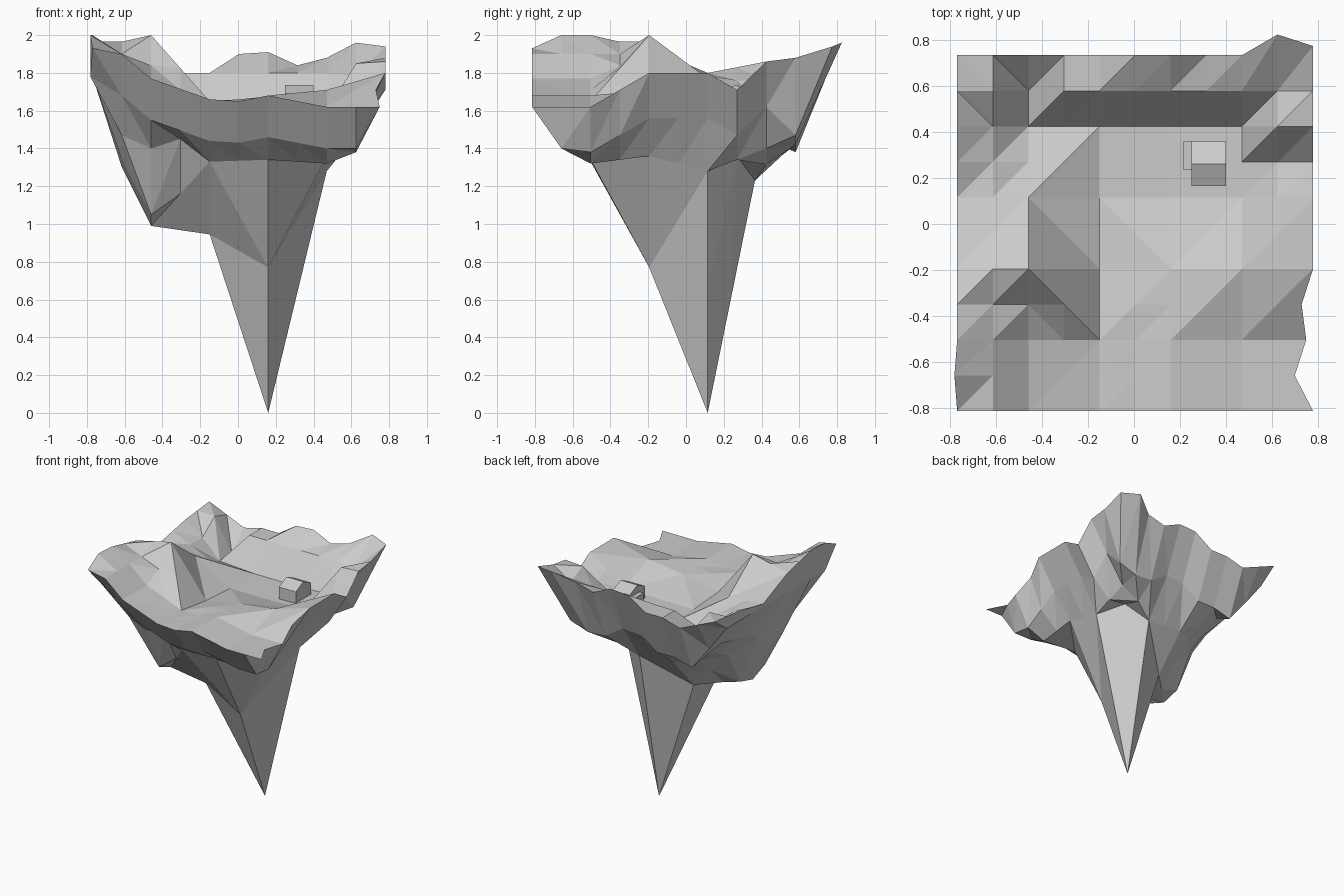
import bpy
import bmesh

default_cube = bpy.data.objects.get("Cube")
if default_cube:
    bpy.data.objects.remove(default_cube)

# One plain stone colour
stone = bpy.data.materials.new("stone_grey")
stone.use_nodes = True
colour = (0.6, 0.6, 0.6, 1)
stone.diffuse_color = colour
stone.node_tree.nodes["Principled BSDF"].inputs["Base Color"].default_value = colour

LAST = 10
STEP = 0.155
# Coarse cells whose crease runs the other way
TOP_FLIPS = {(1, 1), (1, 2), (2, 2), (0, 4)}
BOTTOM_FLIPS = {(1, 1), (3, 3)}


def make_object(name, bm):
    bmesh.ops.recalc_face_normals(bm, faces=bm.faces)
    mesh = bpy.data.meshes.new(name)
    bm.to_mesh(mesh)
    bm.free()
    mesh.materials.append(stone)
    obj = bpy.data.objects.new(name, mesh)
    bpy.context.collection.objects.link(obj)
    return obj


def subdivide(coarse, offset, flips):
    """Double the resolution of a coarse height grid, creasing along diagonals."""
    heights = {}
    size = len(coarse)
    for row in range(size):
        for col in range(size):
            i, j = offset + 2 * col, offset + 2 * row
            here = coarse[row][col]
            heights[i, j] = here
            if col + 1 < size:
                right = coarse[row][col + 1]
                heights[i + 1, j] = (here + right) / 2
            if row + 1 < size:
                above = coarse[row + 1][col]
                heights[i, j + 1] = (here + above) / 2
            if col + 1 < size and row + 1 < size:
                far = coarse[row + 1][col + 1]
                pair = right + above if (i // 2, j // 2) in flips else here + far
                heights[i + 1, j + 1] = pair / 2
    return heights


# Upper landscape: heights in hundredths above 1.5, front row first
top = subdivide([
    [43, 27, 16, 18, 12, 12],
    [50, 27, 15, 18, 12, 12],
    [43, 50, 11, 17, 21, 30],
    [30, 27, 9, 9, 10, 30],
    [36, 11, 9, 9, 10, 36],
    [39, 26, 30, 41, 38, 44],
], 0, TOP_FLIPS)

# Front terrace follows its own edge
for j in range(3):
    top[1, j] = 40
    top[5, j] = 15
# Steep bank in front of the back ridge
for i in range(3, 9):
    top[i, 9] = 30
# Left back peak, back crest and right back knoll
top.update({
    (0, 1): 50, (1, 3): 40, (2, 3): 34, (1, 7): 26, (1, 8): 26, (1, 9): 37,
    (2, 9): 11, (3, 10): 30, (5, 10): 40, (7, 10): 34, (9, 10): 46,
    (9, 8): 35, (9, 9): 28, (10, 9): 38, (10, 7): 21, (9, 7): 16,
})
top = {key: 1.5 + value / 100 for key, value in top.items()}

# Underside: core with the long spike
bottom = subdivide([
    [1.40, 1.33, 1.34, 1.32],
    [0.99, 0.945, 0.77, 1.36],
    [1.30, 0.98, 0.0, 1.28],
    [1.45, 1.25, 1.23, 1.40],
], 2, BOTTOM_FLIPS)
# Ring just inside the rim, dropping by a set depth on each side
for k in range(1, LAST):
    bottom[1, k] = top[0, k] - 0.3
    bottom[LAST - 1, k] = top[LAST, k] - 0.24
for k in range(2, LAST):
    bottom[k, LAST - 1] = top[k, LAST] - 0.38
for k in range(1, LAST):
    bottom[k, 1] = top[k, 0] - 0.22
# Rim, with a low cliff where the left side is tall
for k in range(LAST + 1):
    for edge in ((k, 0), (LAST, k), (k, LAST)):
        bottom[edge] = top[edge]
for k in range(1, LAST):
    bottom[0, k] = min(top[0, k], 1.78)
# Small left spur, its flank, and the shelf behind the spike
bottom.update({(1, 2): 1.47, (1, 3): 1.34, (1, 4): 1.3, (1, 5): 1.42,
               (2, 3): 1.05, (2, 5): 1.03, (3, 2): 1.45,
               (7, 7): 1.36, (7, 9): 1.43, (8, 9): 1.42, (9, 9): 1.47})

# Uneven outline of the rim
SHIFTS = {
    (9, 10): (0, 0.09), (10, 10): (0, 0.04), (10, 1): (-0.08, 0),
    (10, 2): (-0.03, 0), (10, 3): (-0.05, 0), (0, 1): (-0.012, 0),
}


def add_sheet(bm, heights, flips):
    verts = {}
    for (i, j), z in heights.items():
        dx, dy = SHIFTS.get((i, j), (0, 0))
        verts[i, j] = bm.verts.new((-0.77 + i * STEP + dx, -0.815 + j * STEP + dy, z))
    for i in range(LAST):
        for j in range(LAST):
            a, b = verts[i, j], verts[i + 1, j]
            c, d = verts[i + 1, j + 1], verts[i, j + 1]
            if (i // 2, j // 2) in flips:
                triangles = ((a, b, d), (b, c, d))
            else:
                triangles = ((a, b, c), (a, c, d))
            for triangle in triangles:
                bm.faces.new(triangle)
    return verts


# Floating island: two sheets joined by a wall on the left side
bm = bmesh.new()
upper = add_sheet(bm, top, TOP_FLIPS)
lower = add_sheet(bm, bottom, BOTTOM_FLIPS)
# Pull the back of the spike inward
for i in (4, 5, 6):
    lower[i, 8].co.y -= 0.06
    lower[i, 7].co.y -= 0.03
for j in range(LAST):
    bm.faces.new((upper[0, j], upper[0, j + 1], lower[0, j + 1], lower[0, j]))
bmesh.ops.remove_doubles(bm, verts=bm.verts, dist=0.0005)
make_object("floating_island", bm)


def extrude_along_x(name, profile, x_start, x_end):
    bm = bmesh.new()
    face = bm.faces.new([bm.verts.new((x_start, y, z)) for y, z in profile])
    result = bmesh.ops.extrude_face_region(bm, geom=[face])
    moved = [v for v in result["geom"] if isinstance(v, bmesh.types.BMVert)]
    bmesh.ops.translate(bm, verts=moved, vec=(x_end - x_start, 0, 0))
    # Close the starting end again if the extrusion consumed it
    bmesh.ops.holes_fill(bm, edges=bm.edges)
    return make_object(name, bm)


# Cottage with a gabled roof, and a small side room
extrude_along_x("cottage", [(0.165, 1.58), (0.36, 1.58), (0.36, 1.69),
                            (0.262, 1.735), (0.165, 1.69)], 0.25, 0.4)
extrude_along_x("side_room", [(0.235, 1.58), (0.36, 1.58), (0.36, 1.67),
                              (0.235, 1.67)], 0.215, 0.25)
